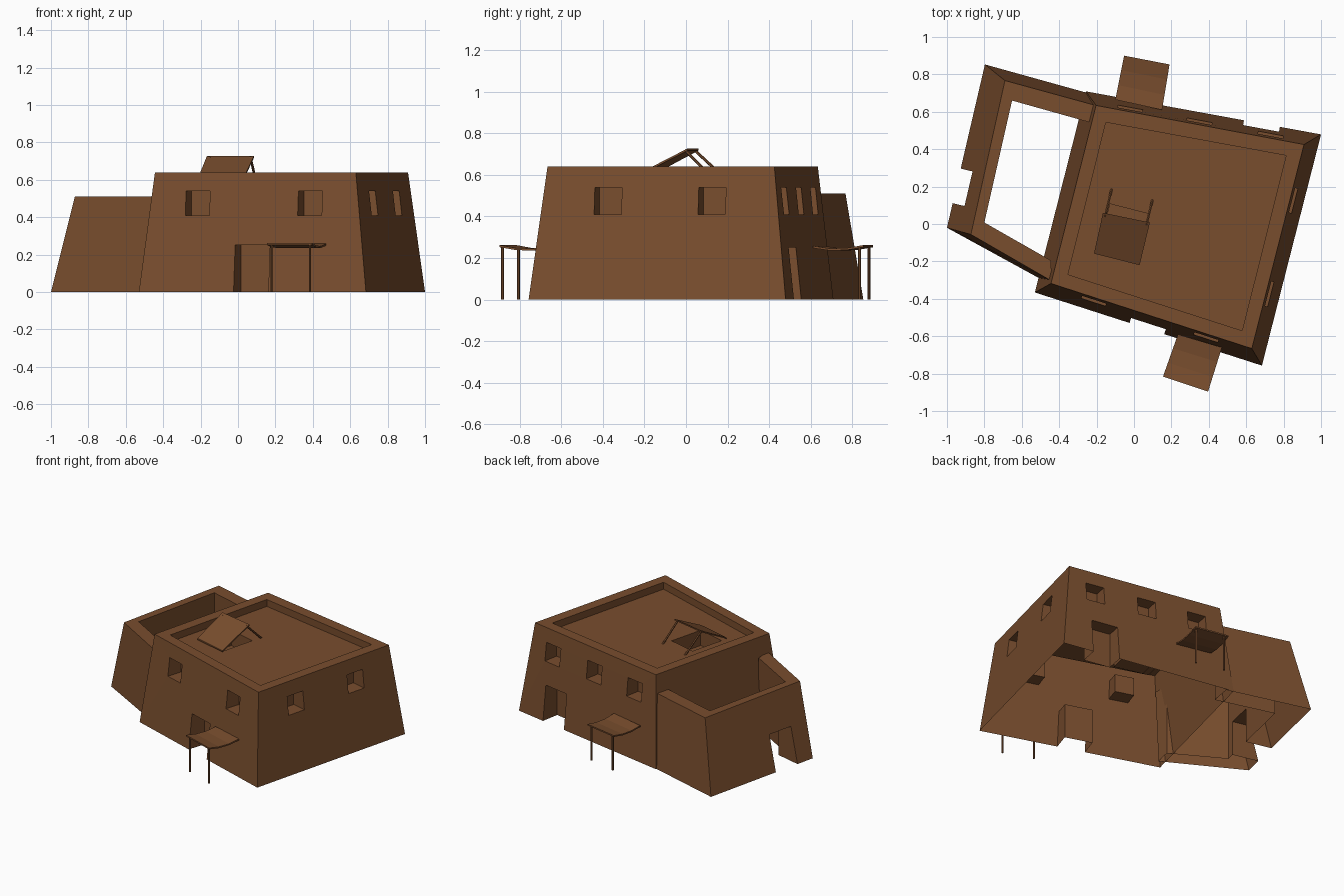
import bpy, bmesh, math
from mathutils import Vector

if "Cube" in bpy.data.objects:
    bpy.data.objects.remove(bpy.data.objects["Cube"])

mud = bpy.data.materials.new("mud_brown")
mud.diffuse_color = (0.19, 0.075, 0.027, 1)
mud.use_nodes = True
mud.node_tree.nodes["Principled BSDF"].inputs["Base Color"].default_value = mud.diffuse_color


def make(name, verts, faces):
    me = bpy.data.meshes.new(name)
    me.from_pydata([tuple(v) for v in verts], [], faces)
    bm = bmesh.new()
    bm.from_mesh(me)
    bmesh.ops.recalc_face_normals(bm, faces=bm.faces)
    bm.to_mesh(me)
    bm.free()
    me.materials.append(mud)
    ob = bpy.data.objects.new(name, me)
    bpy.context.collection.objects.link(ob)
    return ob


def frustum(name, low, high, z0, z1):
    n = len(low)
    verts = [(x, y, z0) for x, y in low] + [(x, y, z1) for x, y in high]
    faces = [list(range(n))[::-1], list(range(n, 2 * n))]
    faces += [[i, (i + 1) % n, (i + 1) % n + n, i + n] for i in range(n)]
    return make(name, verts, faces)


def cutter_box(c, direction, width, depth, z0, z1):
    u = Vector(direction).normalized() * width / 2
    v = Vector((-u.y, u.x)).normalized() * depth
    c = Vector(c)
    pts = [c - u - v, c + u - v, c + u + v, c - u + v]
    return frustum("cutter", pts, pts, z0, z1)


def carve(ob, cutters):
    for c in cutters:
        m = ob.modifiers.new("cut", "BOOLEAN")
        m.object, m.operation, m.solver = c, "DIFFERENCE", "EXACT"
        c.hide_render = True
    dg = bpy.context.evaluated_depsgraph_get()
    me = bpy.data.meshes.new_from_object(ob.evaluated_get(dg))
    ob.modifiers.clear()
    ob.data = me
    for c in cutters:
        bpy.data.objects.remove(c)
    # the walls are a shell, open underneath
    bm = bmesh.new()
    bm.from_mesh(me)
    under = [f for f in bm.faces if all(abs(v.co.z) < 1e-4 for v in f.verts)]
    bmesh.ops.delete(bm, geom=under, context="FACES")
    bm.to_mesh(me)
    bm.free()


def pole(name, a, b, r=0.007):
    a, b = Vector(a), Vector(b)
    bpy.ops.mesh.primitive_cylinder_add(vertices=6, radius=r, depth=(b - a).length,
                                        location=(a + b) / 2)
    ob = bpy.context.object
    ob.name = name
    ob.rotation_euler = (b - a).to_track_quat("Z", "Y").to_euler()
    ob.data.materials.append(mud)


def sheet(name, near, far, rows, thick=0.01):
    # strip from edge "near" to edge "far"; rows = (fraction, height)
    verts = []
    for t, z in rows:
        for a, b in zip(near, far):
            p = Vector(a).lerp(Vector(b), t)
            verts += [(p.x, p.y, z), (p.x, p.y, z - thick)]
    n = len(rows)
    faces = [[0, 1, 3, 2], [4 * n - 4, 4 * n - 2, 4 * n - 1, 4 * n - 3]]
    for i in range(0, 4 * n - 4, 4):
        faces += [[i, i + 2, i + 6, i + 4], [i + 1, i + 5, i + 7, i + 3],
                  [i, i + 4, i + 5, i + 1], [i + 2, i + 3, i + 7, i + 6]]
    make(name, verts, faces)


# main house: corners front left, front right, back right, back left
H = 0.64
base = [(-0.53, -0.366), (0.684, -0.757), (1.0, 0.479), (-0.257, 0.709)]
top = [(-0.444, -0.318), (0.63, -0.666), (0.909, 0.425), (-0.203, 0.634)]
inner = [(-0.353, -0.27), (0.578, -0.57), (0.813, 0.366), (-0.15, 0.543)]
house = frustum("house_walls", base, top, 0, H)


def on_wall(i, t, z):
    a, b = [Vector(base[k]).lerp(Vector(top[k]), z / H) for k in (i, (i + 1) % 4)]
    return a.lerp(b, t), b - a


cuts = [frustum("cutter", inner, inner, 0.59, 0.8)]
# windows
for wall, ts in ((0, (0.226, 0.767)), (1, (0.279, 0.722)), (2, (0.176, 0.507, 0.829))):
    for t in ts:
        p, d = on_wall(wall, t, 0.475)
        cuts.append(cutter_box(p, d, 0.135, 0.1, 0.41, 0.54))
# doors
for wall, t in ((0, 0.494), (2, 0.246)):
    p, d = on_wall(wall, t, 0.1)
    cuts.append(cutter_box(p, d, 0.195, 0.12, -0.1, 0.25))
# roof hatch hole
cuts.append(cutter_box((-0.057, -0.04), (0.97, -0.25), 0.21, 0.125, 0.48, 0.7))
carve(house, cuts)

# courtyard wall, U shaped, with gateway
yard_in = [(-0.444, -0.195), (-0.80, 0.008), (-0.652, 0.66), (-0.235, 0.543)]
yard_low = [(-0.21, 0.69), (-0.797, 0.853), (-1.0, -0.02), (-0.47, -0.31)] + yard_in
yard_top = [(-0.205, 0.634), (-0.69, 0.767), (-0.872, -0.056), (-0.44, -0.305)] + yard_in
yard = frustum("courtyard_wall", yard_low, yard_top, 0, 0.51)
carve(yard, [cutter_box((-0.87, 0.185), (0.21, 0.87), 0.19, 0.25, -0.1, 0.25)])

# awnings over both doors
for side, near, far, posts in (
        ("front", [(0.235, -0.59), (0.47, -0.66)], [(0.155, -0.816), (0.396, -0.896)],
         [(0.18, -0.806), (0.385, -0.882)]),
        ("back", [(-0.10, 0.665), (0.15, 0.61)], [(-0.053, 0.90), (0.19, 0.853)],
         [(-0.03, 0.88), (0.17, 0.835)])):
    sheet(side + "_awning", near, far, [(0, 0.258), (0.33, 0.246), (0.67, 0.248), (1, 0.262)])
    for i, (x, y) in enumerate(posts):
        pole(f"{side}_awning_pole_{i}", (x, y, 0), (x, y, 0.25))

# tilted hatch cover and its props
sheet("hatch_cover", [(-0.214, -0.158), (0.03, -0.22)], [(-0.166, 0.06), (0.085, 0.008)],
      [(0, 0.61), (1, 0.727)])
pole("hatch_prop_left", (-0.155, 0.04, 0.72), (-0.12, 0.185, 0.585))
pole("hatch_prop_right", (0.066, -0.005, 0.72), (0.098, 0.127, 0.585))
